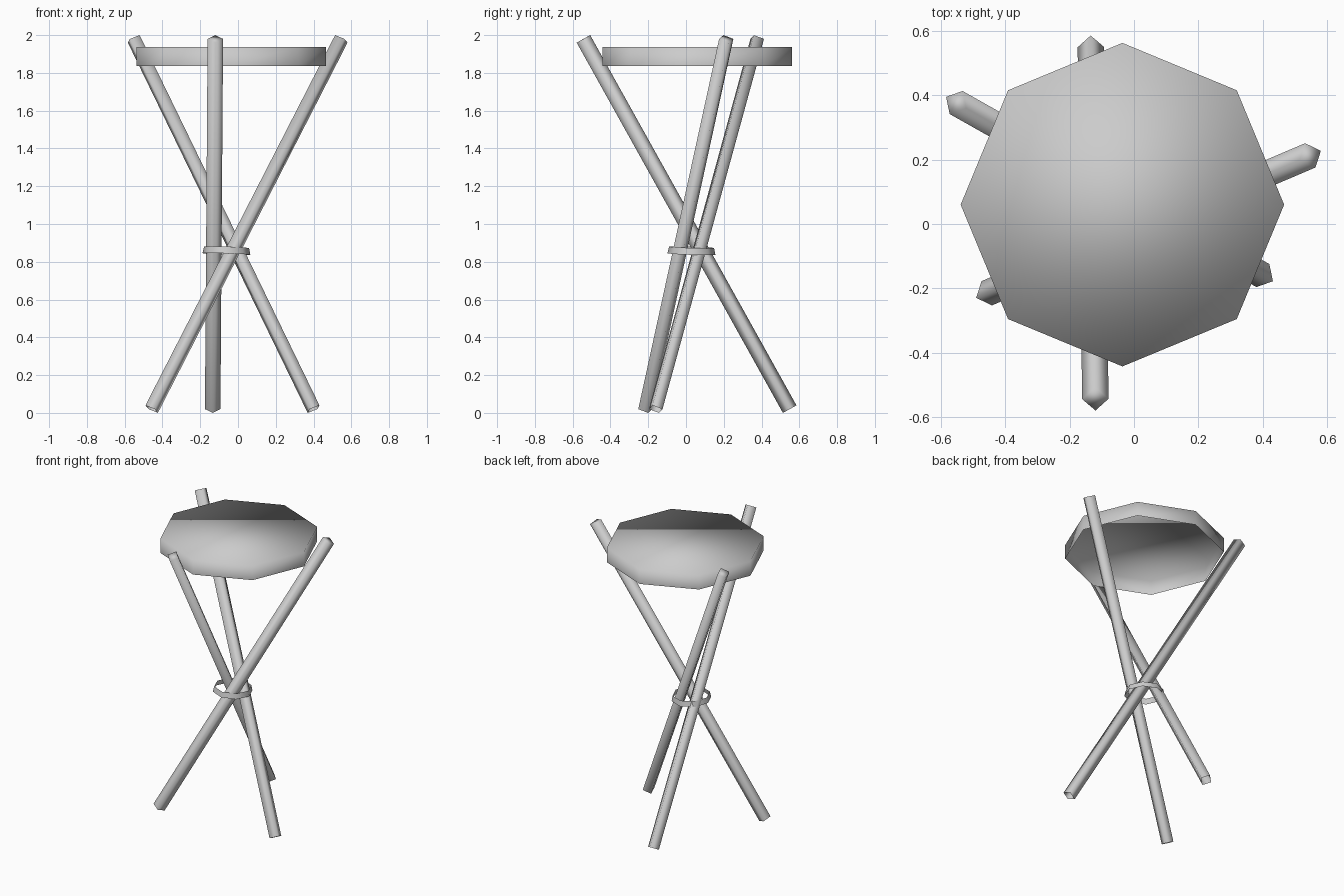
import bpy, bmesh
from math import pi, sin, cos
from mathutils import Vector, Euler

if "Cube" in bpy.data.objects:
    bpy.data.objects.remove(bpy.data.objects["Cube"])


def prism(name, sides, r_low, r_top, height, top_cap=True):
    """Smooth-shaded low-poly tube centred on its origin, open below."""
    bm = bmesh.new()
    rings = []
    for r, z in ((r_low, -height / 2), (r_top, height / 2)):
        rings.append([bm.verts.new((r * cos(2 * pi * i / sides),
                                    r * sin(2 * pi * i / sides), z))
                      for i in range(sides)])
    low, top = rings
    for i in range(sides):
        j = (i + 1) % sides
        bm.faces.new((low[i], low[j], top[j], top[i]))
    if top_cap:
        bm.faces.new(top)
    for f in bm.faces:
        f.smooth = True
    mesh = bpy.data.meshes.new(name)
    bm.to_mesh(mesh)
    bm.free()
    obj = bpy.data.objects.new(name, mesh)
    bpy.context.collection.objects.link(obj)
    return obj


# Three crossed four-sided poles (foot, top)
legs = {
    "right_leaning_leg": ((-0.457, -0.215, 0.02), (0.547, 0.213, 1.98)),
    "left_leaning_leg": ((0.40, -0.16, 0.02), (-0.552, 0.377, 1.98)),
    "front_leaning_leg": ((-0.134, 0.549, 0.02), (-0.12, -0.543, 1.98)),
}
for name, (foot, top) in legs.items():
    foot, top = Vector(foot), Vector(top)
    axis = top - foot
    leg = prism(name, 4, 0.041, 0.041, axis.length)
    leg.location = (foot + top) / 2
    leg.rotation_mode = 'QUATERNION'
    leg.rotation_quaternion = axis.to_track_quat('Z', 'Y')

# Octagonal top, open underneath
seat = prism("seat", 8, 0.502, 0.502, 0.10)
seat.location = (-0.036, 0.06, 1.887)

# Slightly tilted binding band where the legs cross
band = prism("binding_band", 8, 0.127, 0.119, 0.036, top_cap=False)
band.location = (-0.061, 0.029, 0.859)
band.rotation_euler = Euler((-0.03, 0.035, 0))
